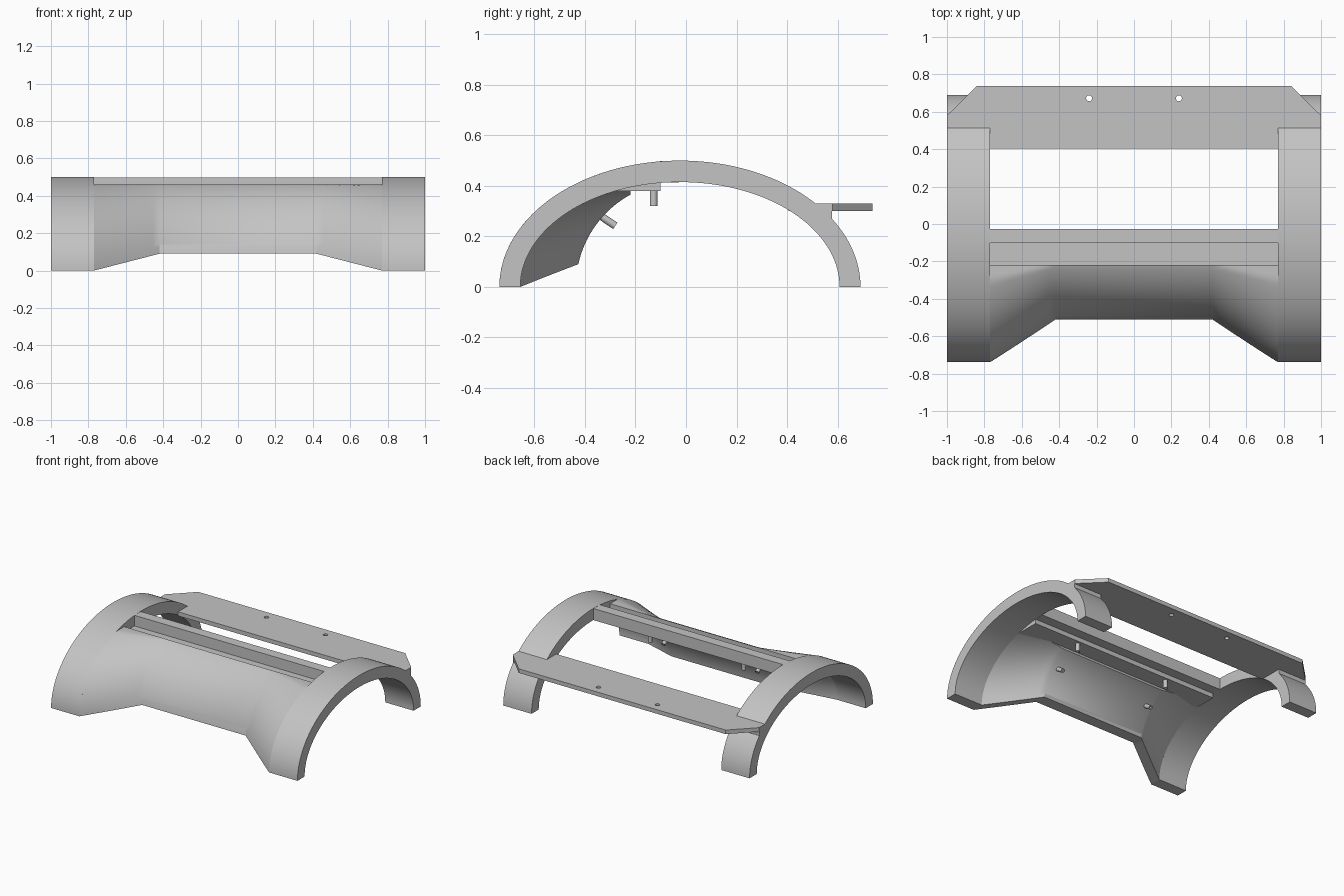
import bpy, bmesh, math
from mathutils import Vector

cube = bpy.data.objects.get("Cube")
if cube:
    bpy.data.objects.remove(cube)

grey = bpy.data.materials.new("plain grey")
grey.use_nodes = True
grey.diffuse_color = (0.55, 0.55, 0.55, 1)
grey.node_tree.nodes["Principled BSDF"].inputs["Base Color"].default_value = (0.55, 0.55, 0.55, 1)

CY = -0.024                   # centre of all arches
OUT_H, IN_H = 0.5, 0.415      # outer and inner arch heights
THICK = 0.083
RING_A, WAIST_A = 0.715, 0.495
RING_X, WAIST_X = 0.77, 0.42
WAIST_Z, SHELL_TOP, SHELL_END = 0.09, 0.46, -0.22


def finish(name, bm):
    bmesh.ops.recalc_face_normals(bm, faces=bm.faces[:])
    mesh = bpy.data.meshes.new(name)
    bm.to_mesh(mesh)
    bm.free()
    mesh.materials.append(grey)
    obj = bpy.data.objects.new(name, mesh)
    bpy.context.collection.objects.link(obj)
    bpy.ops.object.select_all(action='DESELECT')
    obj.select_set(True)
    bpy.context.view_layer.objects.active = obj
    bpy.ops.object.shade_smooth_by_angle(angle=math.radians(30))
    return obj


def loft(name, sections):
    """Skin matching closed loops and cap both ends."""
    bm = bmesh.new()
    loops = [[bm.verts.new(p) for p in s] for s in sections]
    n = len(loops[0])
    for a, b in zip(loops, loops[1:]):
        for i in range(n):
            j = (i + 1) % n
            bm.faces.new((a[i], a[j], b[j], b[i]))
    half = n // 2
    for loop in (loops[0], loops[-1]):
        for i in range(half - 1):
            bm.faces.new((loop[i], loop[i + 1], loop[n - 2 - i], loop[n - 1 - i]))
    return finish(name, bm)


def box(name, x, y, z):
    bm = bmesh.new()
    bmesh.ops.create_cube(bm, size=1)
    for v in bm.verts:
        v.co = [lo + (c + 0.5) * (hi - lo) for c, (lo, hi) in zip(v.co, (x, y, z))]
    return finish(name, bm)


def arc(x, a, h, start, end, steps, top=1.0):
    pts = []
    for i in range(steps + 1):
        t = start + (end - start) * i / steps
        pts.append((x, CY - a * math.cos(t), min(h * math.sin(t), top)))
    return pts


def ring_section(x):
    return (arc(x, RING_A, OUT_H, 0, math.pi, 72)
            + arc(x, RING_A - THICK, IN_H, math.pi, 0, 72))


def shell_section(x):
    f = max(0, (abs(x) - WAIST_X) / (RING_X - WAIST_X))
    a = WAIST_A + (RING_A - WAIST_A) * f
    bottom = WAIST_Z * (1 - f)
    spans = [(r, h, math.asin(bottom / h), math.acos((CY - SHELL_END) / r))
             for r, h in ((a, OUT_H), (a - THICK, IN_H))]
    (ro, ho, so, eo), (ri, hi, si, ei) = spans
    return (arc(x, ro, ho, so, eo, 36, SHELL_TOP)
            + arc(x, ri, hi, ei, si, 36))


# End arches and the blocks carrying the rear plate
for side, s in (("left", 1), ("right", -1)):
    loft(side + "_arch", [ring_section(s * RING_X), ring_section(s)])
    box(side + "_plate_support", sorted((s * RING_X, s)), (0.5, 0.578), (0.26, 0.325))

# Waisted front shell
steps = 10
flare = [WAIST_X + (RING_X - WAIST_X) * i / steps for i in range(steps + 1)]
loft("front_shell", [shell_section(x) for x in [-v for v in reversed(flare)] + flare])

# Recessed ledge and the cross beam behind it
box("recessed_ledge", (-RING_X, RING_X), (-0.27, -0.10), (0.38, 0.42))
box("cross_beam", (-RING_X, RING_X), (-0.102, -0.028), (0.413, 0.498))

# Rear plate with clipped corners and two screw holes
bm = bmesh.new()


def outline(points):
    vs = [bm.verts.new((x, y, 0.30)) for x, y in points]
    return [bm.edges.new((vs[i], vs[i - 1])) for i in range(len(vs))]


half = [(RING_X, 0.405), (RING_X, 0.51), (1, 0.51), (1, 0.58), (0.84, 0.739)]
edges = outline(half + [(-x, y) for x, y in reversed(half)])
for hx in (-0.24, 0.24):
    edges += outline([(hx + 0.016 * math.cos(k * math.tau / 20),
                       0.672 + 0.016 * math.sin(k * math.tau / 20)) for k in range(20)])
bmesh.ops.triangle_fill(bm, edges=edges, use_beauty=True)
ext = bmesh.ops.extrude_face_region(bm, geom=bm.faces[:])
for v in ext["geom"]:
    if isinstance(v, bmesh.types.BMVert):
        v.co.z = 0.33
finish("rear_plate", bm)


# Hollow pegs inside the shell
def peg(name, base, tip, radius=0.015, bore=0.007, n=20):
    bm = bmesh.new()
    base, tip = Vector(base), Vector(tip)
    turn = (tip - base).to_track_quat('Z', 'Y')
    rows = []
    for r, p in ((radius, base), (radius, tip), (bore, tip), (bore, base)):
        rows.append([bm.verts.new(p + turn @ Vector((r * math.cos(k * math.tau / n),
                                                    r * math.sin(k * math.tau / n), 0)))
                     for k in range(n)])
    for q in range(4):
        a, b = rows[q], rows[(q + 1) % 4]
        for k in range(n):
            m = (k + 1) % n
            bm.faces.new((a[k], a[m], b[m], b[k]))
    finish(name, bm)


for side, x in (("left", 0.38), ("right", -0.38)):
    peg(side + "_ledge_peg", (x, -0.128, 0.385), (x, -0.128, 0.32))
    peg(side + "_shell_peg", (x, -0.35, 0.289), (x, -0.28, 0.242))
